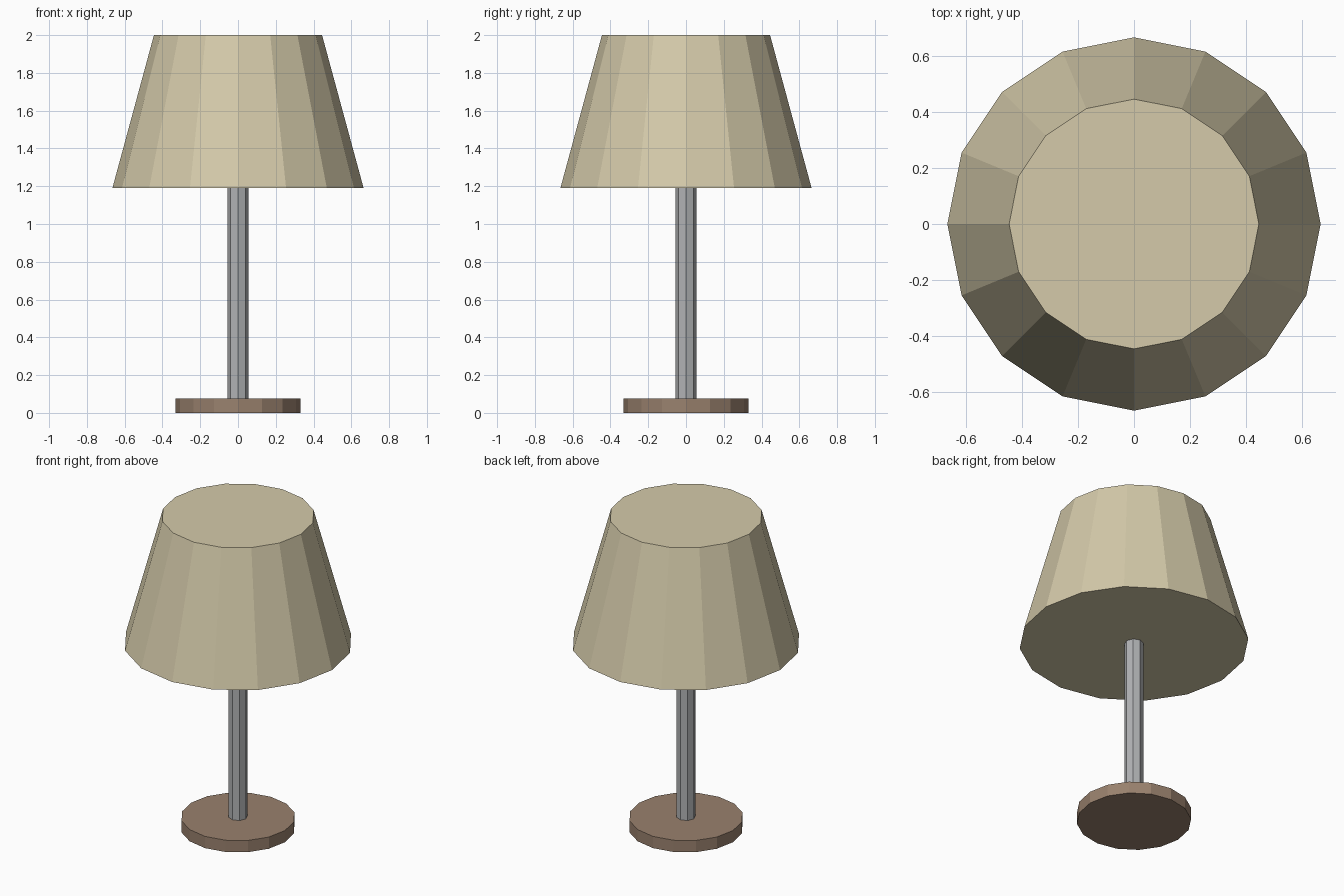
import bpy

if "Cube" in bpy.data.objects:
    bpy.data.objects.remove(bpy.data.objects["Cube"])


def material(name, color):
    mat = bpy.data.materials.new(name)
    mat.diffuse_color = (*color, 1.0)
    mat.use_nodes = True
    mat.node_tree.nodes["Principled BSDF"].inputs["Base Color"].default_value = mat.diffuse_color
    return mat


def frustum(name, sides, r_bottom, r_top, z_bottom, z_top, mat):
    """Closed, flat-sided frustum with a corner on the +x axis."""
    bpy.ops.mesh.primitive_cone_add(
        vertices=sides, radius1=r_bottom, radius2=r_top,
        depth=z_top - z_bottom, end_fill_type='NGON',
        location=(0, 0, (z_bottom + z_top) / 2))
    obj = bpy.context.object
    obj.name = name
    obj.data.materials.append(mat)
    bpy.ops.object.shade_flat()
    return obj


wood = material("brown wood", (0.32, 0.22, 0.155))
metal = material("grey metal", (0.44, 0.45, 0.46))
fabric = material("cream fabric", (0.66, 0.59, 0.40))

# Round foot, slim post and tapered closed shade
frustum("base", 16, 0.332, 0.332, 0.0, 0.075, wood)
frustum("post", 8, 0.055, 0.055, 0.07, 1.195, metal)
frustum("lampshade", 16, 0.665, 0.445, 1.19, 2.0, fabric)
